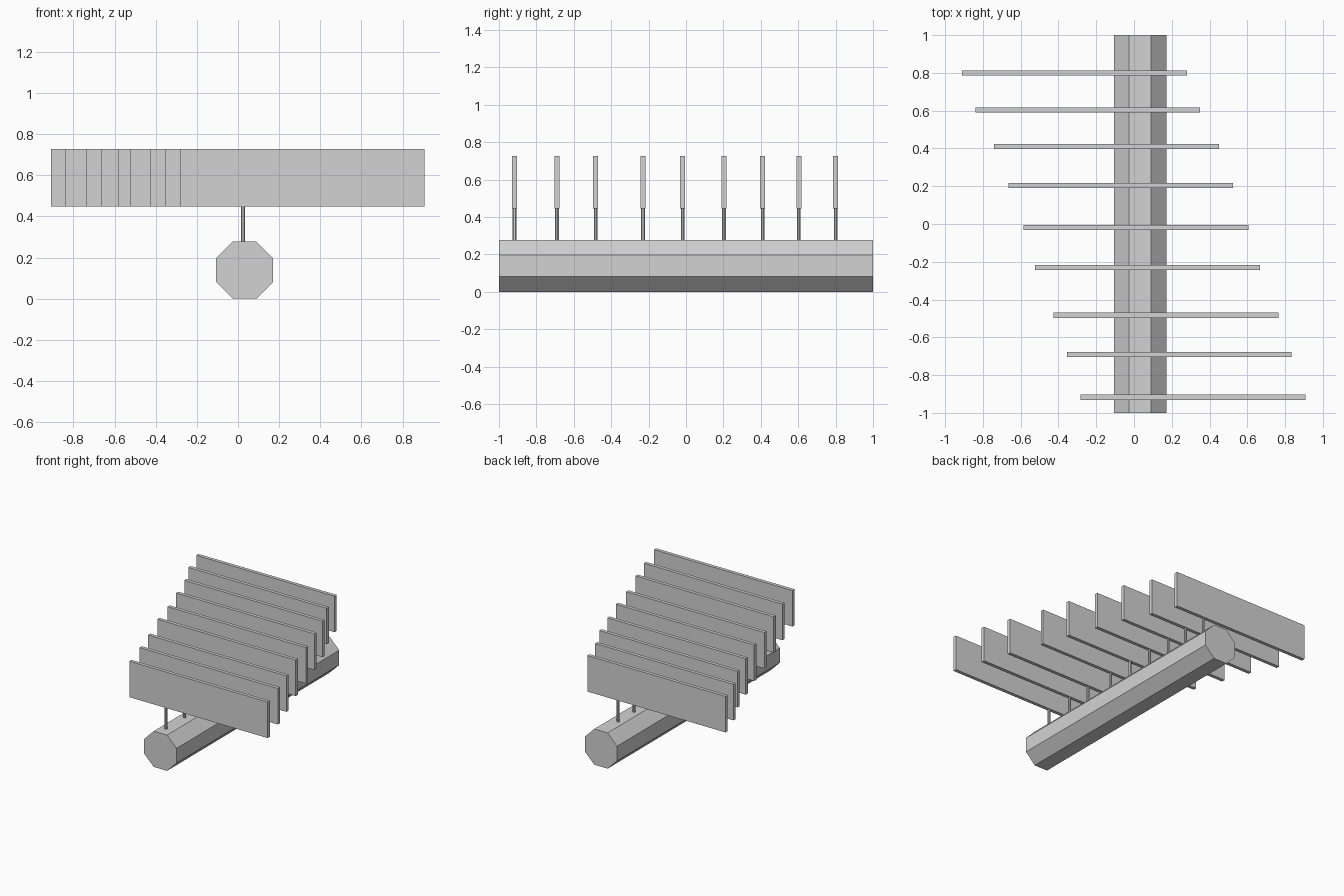
import bpy
import math

cube = bpy.data.objects.get("Cube")
if cube:
    bpy.data.objects.remove(cube, do_unlink=True)

# Single flat grey
GREY = (0.65, 0.65, 0.65, 1)
grey = bpy.data.materials.new("light_grey")
grey.use_nodes = True
grey.diffuse_color = GREY
grey.node_tree.nodes["Principled BSDF"].inputs["Base Color"].default_value = GREY


def finish(name):
    obj = bpy.context.object
    obj.name = name
    obj.data.materials.append(grey)
    return obj


def octagonal_bar(name, apothem, length, location, rotation):
    """Eight-sided bar with flats facing the axes."""
    bpy.ops.mesh.primitive_cylinder_add(
        vertices=8, radius=apothem / math.cos(math.pi / 8), depth=length,
        location=location, rotation=rotation)
    return finish(name)


def box(name, size, location):
    bpy.ops.mesh.primitive_cube_add(size=1, location=location)
    obj = finish(name)
    obj.scale = size
    return obj


# Long beam lying along y
BEAM_X, BEAM_R = 0.032, 0.139
TURN = math.pi / 8
beam = octagonal_bar("beam", BEAM_R, 2, (BEAM_X, 0, BEAM_R), (math.pi / 2, 0, 0))
corner = max(v.co.x for v in beam.data.vertices)
if corner > BEAM_R * 1.01:  # turn the profile so a flat rests on the ground
    for v in beam.data.vertices:
        x, y = v.co.x, v.co.y
        v.co.x = x * math.cos(TURN) - y * math.sin(TURN)
        v.co.y = x * math.sin(TURN) + y * math.cos(TURN)

# Staggered upright panels, each on a thin post: (y, centre x)
PANELS = [(-0.917, 0.312), (-0.69, 0.24), (-0.483, 0.169),
          (-0.23, 0.072), (-0.018, 0.011), (0.203, -0.07),
          (0.41, -0.145), (0.603, -0.245), (0.8, -0.315)]
BOTTOM, TOP = 0.447, 0.727
POST_START, POST_END = 0.26, 0.46
for i, (y, x) in enumerate(PANELS, 1):
    box(f"panel_{i}", (1.19, 0.027, TOP - BOTTOM), (x, y, (BOTTOM + TOP) / 2))
    octagonal_bar(f"post_{i}", 0.01, POST_END - POST_START,
                  (0.024, y, (POST_START + POST_END) / 2), (0, 0, TURN))
